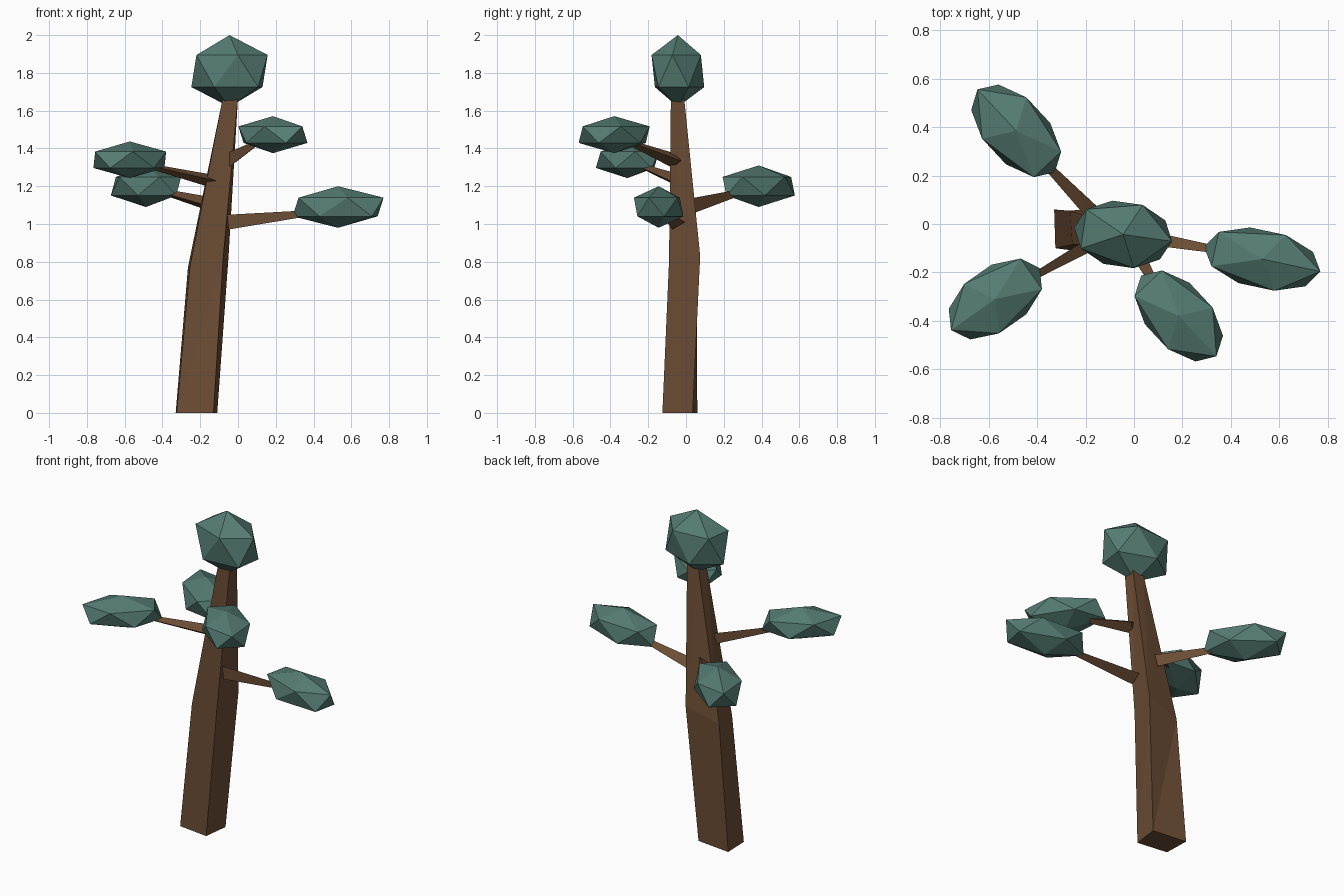
import bpy, bmesh
from math import radians
from mathutils import Vector, Matrix

if "Cube" in bpy.data.objects:
    bpy.data.objects.remove(bpy.data.objects["Cube"])


def material(name, rgb):
    m = bpy.data.materials.new(name)
    m.diffuse_color = (*rgb, 1)
    m.use_nodes = True
    m.node_tree.nodes["Principled BSDF"].inputs["Base Color"].default_value = m.diffuse_color
    return m


BARK = material("bark", (0.15, 0.075, 0.035))
LEAF = material("leaf", (0.09, 0.2, 0.17))


def finish(bm, name, mat):
    bmesh.ops.recalc_face_normals(bm, faces=bm.faces)
    me = bpy.data.meshes.new(name)
    bm.to_mesh(me)
    bm.free()
    me.materials.append(mat)
    ob = bpy.data.objects.new(name, me)
    bpy.context.collection.objects.link(ob)
    return ob


def loft(name, rings):
    """Flat-faced skin through equal-sized rings of points, capped at both ends."""
    bm = bmesh.new()
    loops = [[bm.verts.new(p) for p in ring] for ring in rings]
    n = len(loops[0])
    for a, b in zip(loops, loops[1:]):
        for i in range(n):
            j = (i + 1) % n
            bm.faces.new((a[i], a[j], b[j]))
            bm.faces.new((a[i], b[j], b[i]))
    bm.faces.new(loops[0][::-1])
    bm.faces.new(loops[-1])
    return finish(bm, name, BARK)


def branch(name, start, end, r0, r1):
    """Tapered three-sided stick with its flat side upright."""
    start, end = Vector(start), Vector(end)
    d = (end - start).normalized()
    side = Vector((0, 0, 1)).cross(d).normalized()
    up = d.cross(side)
    rings = [[p + up * 0.87 * r - side * 0.5 * r,
              p - up * 0.87 * r - side * 0.5 * r,
              p + side * r] for p, r in ((start, r0), (end, r1))]
    return loft(name, rings)


def leaves(name, centre, size, yaw):
    """Stretched icosahedron, long axis turned by yaw."""
    bm = bmesh.new()
    bmesh.ops.create_icosphere(bm, subdivisions=1, radius=1)
    bm.transform(Matrix.Translation(centre)
                 @ Matrix.Rotation(radians(yaw), 4, 'Z')
                 @ Matrix.Diagonal((*size, 1)))
    return finish(bm, name, LEAF)


# Leaning four-sided trunk with a bend halfway
loft("trunk", [
    [(-0.325, -0.10, 0), (-0.13, -0.125, 0), (-0.11, 0.035, 0), (-0.33, 0.06, 0)],
    [(-0.255, -0.085, 0.77), (-0.08, -0.09, 0.8), (-0.05, 0.075, 0.83), (-0.265, 0.055, 0.77)],
    [(-0.08, -0.08, 1.67), (0.0, -0.08, 1.67), (0.0, -0.01, 1.67), (-0.075, -0.01, 1.67)],
])

# Branches
branch("right_branch", (-0.05, -0.05, 1.01), (0.40, -0.12, 1.06), 0.045, 0.016)
branch("front_branch", (-0.04, -0.05, 1.335), (0.10, -0.28, 1.425), 0.045, 0.018)
branch("left_front_branch", (-0.12, -0.04, 1.225), (-0.48, -0.25, 1.31), 0.04, 0.014)
branch("left_back_branch", (-0.14, 0.03, 1.10), (-0.40, 0.29, 1.17), 0.045, 0.018)

# Leaf clumps
leaves("crown_leaves", (-0.045, -0.043, 1.81), (0.228, 0.155, 0.19), -8)
leaves("right_leaves", (0.53, -0.145, 1.09), (0.275, 0.138, 0.11), -12)
leaves("front_leaves", (0.185, -0.38, 1.473), (0.255, 0.148, 0.098), -47)
leaves("left_front_leaves", (-0.573, -0.31, 1.34), (0.25, 0.147, 0.097), 215)
leaves("left_back_leaves", (-0.487, 0.385, 1.20), (0.262, 0.147, 0.11), 133)
